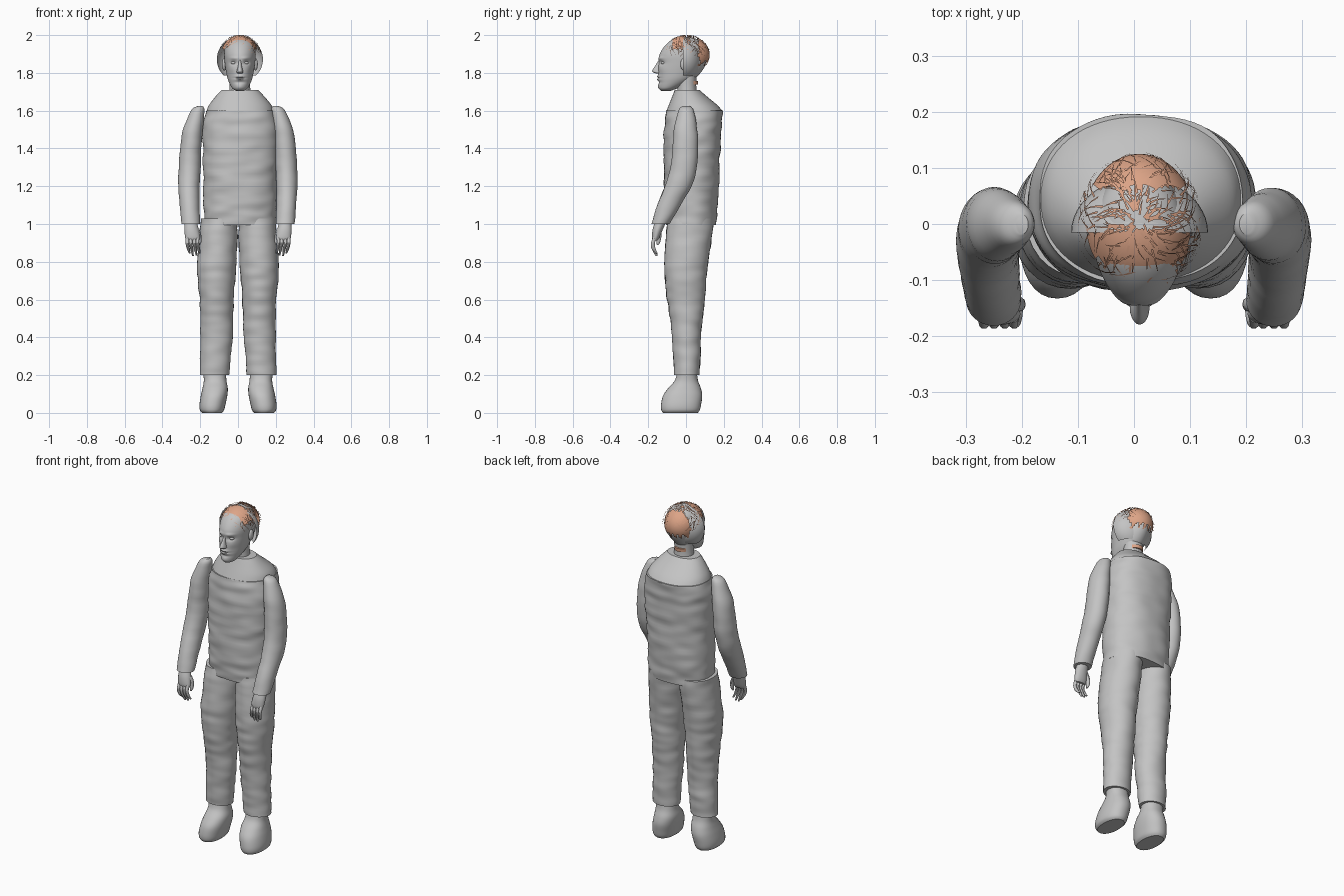
import bpy, bmesh, math, random
from mathutils import Vector, noise

random.seed(4)
if "Cube" in bpy.data.objects:
    bpy.data.objects.remove(bpy.data.objects["Cube"], do_unlink=True)


def material(name, rgb):
    m = bpy.data.materials.new(name)
    m.use_nodes = True
    m.diffuse_color = (*rgb, 1)
    m.node_tree.nodes["Principled BSDF"].inputs["Base Color"].default_value = (*rgb, 1)
    return m


GREY = material("plain grey", (0.55, 0.55, 0.55))
HAIR = material("copper hair", (0.72, 0.37, 0.24))
parts = []


def finish(name, bm, mat):
    mesh = bpy.data.meshes.new(name)
    bm.to_mesh(mesh)
    bm.free()
    mesh.materials.append(mat)
    ob = bpy.data.objects.new(name, mesh)
    bpy.context.collection.objects.link(ob)
    parts.append(ob)
    return ob


def spline(rows, steps):
    """Smoothly resample rows of numbers, passing through every row."""
    out = []
    for i in range(len(rows) - 1):
        a, b, c, d = rows[max(i - 1, 0)], rows[i], rows[i + 1], rows[min(i + 2, len(rows) - 1)]
        for k in range(steps):
            t = k / steps
            out.append([q + t / 2 * (r - p + t * (2 * p - 5 * q + 4 * r - s + t * (3 * (q - r) + s - p)))
                        for p, q, r, s in zip(a, b, c, d)])
    return out + [list(rows[-1])]


def loft(name, rows, mat=GREY, side=1, n=32, steps=5, power=2, wrinkle=0, sculpt=None):
    """Rows are (z, centre x, centre y, radius x, radius y)."""
    bm = bmesh.new()
    rings = []
    for z, cx, cy, rx, ry in spline(rows, steps):
        ring = []
        for i in range(n):
            a = math.tau * i / n
            c, s = math.cos(a), math.sin(a)
            p = Vector((side * cx + rx * math.copysign(abs(c) ** (2 / power), c),
                        cy + ry * math.copysign(abs(s) ** (2 / power), s), z))
            if wrinkle:
                fold = noise.noise(Vector((p.x * 9, p.y * 9, p.z * 22)))
                p += Vector((c, s, 0)) * wrinkle * fold
            ring.append(bm.verts.new(sculpt(p) if sculpt else p))
        rings.append(ring)
    for lo, hi in zip(rings, rings[1:]):
        for i in range(n):
            j = (i + 1) % n
            bm.faces.new((lo[i], lo[j], hi[j], hi[i]))
    bm.faces.new(rings[0])
    bm.faces.new(rings[-1])
    bmesh.ops.recalc_face_normals(bm, faces=bm.faces)
    return finish(name, bm, mat)


def ellipsoid(name, centre, radii, mat=GREY, keep=None, seg=32):
    bm = bmesh.new()
    bmesh.ops.create_uvsphere(bm, u_segments=seg, v_segments=seg // 2, radius=1)
    for v in bm.verts:
        v.co = Vector(c + r * k for c, r, k in zip(centre, radii, v.co))
    if keep:
        gone = [f for f in bm.faces if not keep(f.calc_center_median())]
        bmesh.ops.delete(bm, geom=gone, context="FACES")
    return finish(name, bm, mat)


# Jacket body with sloping shoulders and a flat collar
loft("jacket_body", [(0.995, .01, .025, .19, .13), (1.1, .01, .027, .191, .14),
                     (1.3, .012, .03, .196, .148), (1.5, .013, .036, .2, .152),
                     (1.6, .012, .045, .18, .15)], n=64, steps=12, power=2.3, wrinkle=.007)
loft("shoulder_yoke", [(1.595, .012, .045, .18, .15), (1.63, .012, .037, .165, .128),
                       (1.68, .01, .017, .125, .088), (1.71, .01, .006, .096, .066)],
     n=64, power=2.15)

# Limbs, mirrored
FINGERS = [(.268, .845), (.25, .83), (.231, .832), (.214, .845)]
for side, label in ((1, "left"), (-1, "right")):
    loft(label + "_sleeve", [(1.625, .2, 0, .012, .018), (1.6, .213, 0, .036, .04),
                             (1.5, .239, -.002, .052, .062), (1.4, .25, -.003, .056, .068),
                             (1.3, .256, -.012, .058, .07), (1.2, .259, -.042, .056, .07),
                             (1.1, .256, -.09, .052, .062), (1.0, .25, -.135, .05, .048)],
         side=side, wrinkle=.003)
    loft(label + "_palm", [(1.01, .25, -.135, .032, .03), (.97, .246, -.15, .038, .027),
                           (.93, .241, -.16, .039, .02), (.912, .24, -.163, .034, .012)],
         side=side, n=20)
    for k, (x, tip) in enumerate(FINGERS):
        loft(f"{label}_finger_{k + 1}", [(.93, x, -.164, .009, .011), (.895, x, -.176, .009, .011),
                                         (.865, x - .006, -.17, .008, .011),
                                         (tip, x - .012, -.155, .004, .006)], side=side, n=10, steps=3)
    loft(label + "_thumb", [(.975, .216, -.145, .011, .013), (.94, .205, -.142, .011, .013),
                            (.905, .203, -.146, .009, .01), (.89, .205, -.15, .004, .005)],
         side=side, n=10, steps=3)
    loft(label + "_trouser_leg", [(1.03, .1, .025, .098, .12), (.95, .103, .017, .101, .122),
                                  (.8, .112, .002, .104, .116), (.7, .114, -.002, .099, .109),
                                  (.6, .113, 0, .09, .1), (.5, .113, .002, .087, .086),
                                  (.4, .114, .003, .085, .076), (.3, .12, .005, .081, .073),
                                  (.2, .125, .005, .078, .066)], side=side, steps=8, wrinkle=.005)
    loft(label + "_shoe", [(0, .138, -.03, .052, .092), (.015, .138, -.029, .064, .102),
                           (.045, .135, -.026, .069, .106), (.09, .127, -.018, .07, .104),
                           (.13, .121, -.008, .067, .087), (.17, .121, .002, .06, .062),
                           (.215, .124, .005, .06, .052)], side=side, power=2.2)


# Head with shaped eye sockets, brows, cheeks and mouth
MIDDLE = .01
FEATURES = [(.033, 1.853, .017, .010, .011), (.03, 1.878, .022, .007, -.006),
            (.045, 1.82, .02, .02, -.004), (0, 1.781, .022, .006, -.007),
            (0, 1.766, .02, .006, -.007), (0, 1.773, .028, .003, .006),
            (0, 1.75, .03, .007, .005), (0, 1.725, .025, .014, -.005)]


def shape_face(p):
    if p.y < -.06:
        for x, z, width, height, depth in FEATURES:
            p.y += depth * math.exp(-((abs(p.x - MIDDLE) - x) / width) ** 2
                                    - ((p.z - z) / height) ** 2)
    return p


loft("neck", [(1.68, MIDDLE, .006, .058, .053), (1.74, MIDDLE, .004, .054, .05),
              (1.82, MIDDLE, .004, .056, .055)])
loft("head", [(1.705, MIDDLE, -.105, .02, .025), (1.72, MIDDLE, -.092, .042, .05),
              (1.76, MIDDLE, -.057, .062, .09), (1.8, MIDDLE, -.035, .072, .112),
              (1.85, MIDDLE, -.02, .08, .125), (1.9, MIDDLE, -.018, .083, .121),
              (1.95, MIDDLE, -.01, .076, .096), (1.98, MIDDLE, -.005, .048, .06),
              (1.99, MIDDLE, -.005, .01, .012)], n=80, steps=10, sculpt=shape_face)
loft("nose", [(1.87, MIDDLE, -.135, .006, .008), (1.84, MIDDLE, -.145, .009, .017),
              (1.812, MIDDLE, -.151, .016, .028), (1.802, MIDDLE, -.149, .017, .023),
              (1.796, MIDDLE, -.142, .009, .012)], n=20)
for side, label in ((1, "left"), (-1, "right")):
    ellipsoid(label + "_eye", (MIDDLE + side * .032, -.117, 1.853), (.015, .015, .009), seg=16)
    ellipsoid(label + "_ear", (MIDDLE + side * .083, -.01, 1.845), (.012, .02, .033), seg=16)

# Half shell around the back of the skull
ellipsoid("skull_shell", (MIDDLE, -.015, 1.872), (.122, .098, .12),
          keep=lambda p: p.y > -.015 and p.z > 1.79, seg=48)

# Hair patches over the forehead and the back of the head
CENTRE = Vector((MIDDLE, .003, 1.895))
RADII = Vector((.1, .122, .104))
ellipsoid("front_hair", CENTRE, RADII, HAIR, seg=64,
          keep=lambda p: p.y < -.012 and p.z > 1.932 + .012 * math.sin(p.x * 190))
ellipsoid("back_hair", CENTRE, RADII, HAIR, seg=64,
          keep=lambda p: p.y > .065 and p.z > 1.85 + .014 * math.sin(p.x * 230))
loft("nape_hair", [(1.738, MIDDLE, .01, .045, .053), (1.758, MIDDLE, .01, .045, .055)], HAIR, steps=1)

# Loose strands combed across the crown, as thin curved strips
bm = bmesh.new()
for _ in range(260):
    turn, rise = random.uniform(0, math.tau), random.uniform(.25, 1.5)
    swing, drop = random.uniform(-.35, .35), random.uniform(.1, .3)
    lift = random.uniform(1.0, 1.035)
    edges = []
    for k in range(4):
        a, e = turn + swing * k / 2, rise - drop * k / 2
        unit = Vector((math.cos(a) * math.cos(e), math.sin(a) * math.cos(e), math.sin(e)))
        p = CENTRE + unit * RADII * lift
        p.x = MIDDLE + (p.x - MIDDLE) * 1.1
        p.z = min(p.z, 2.0)
        across = Vector((-math.sin(a), math.cos(a), 0)) * .0022 * (1 - k / 4)
        edges.append((bm.verts.new(p - across), bm.verts.new(p + across)))
    for (a, b), (c, d) in zip(edges, edges[1:]):
        bm.faces.new((a, b, d, c))
finish("hair_strands", bm, HAIR)

# Smooth shading with crisp hems
bpy.ops.object.select_all(action="DESELECT")
for ob in parts:
    ob.select_set(True)
bpy.context.view_layer.objects.active = parts[0]
bpy.ops.object.shade_smooth_by_angle(angle=math.radians(40))
